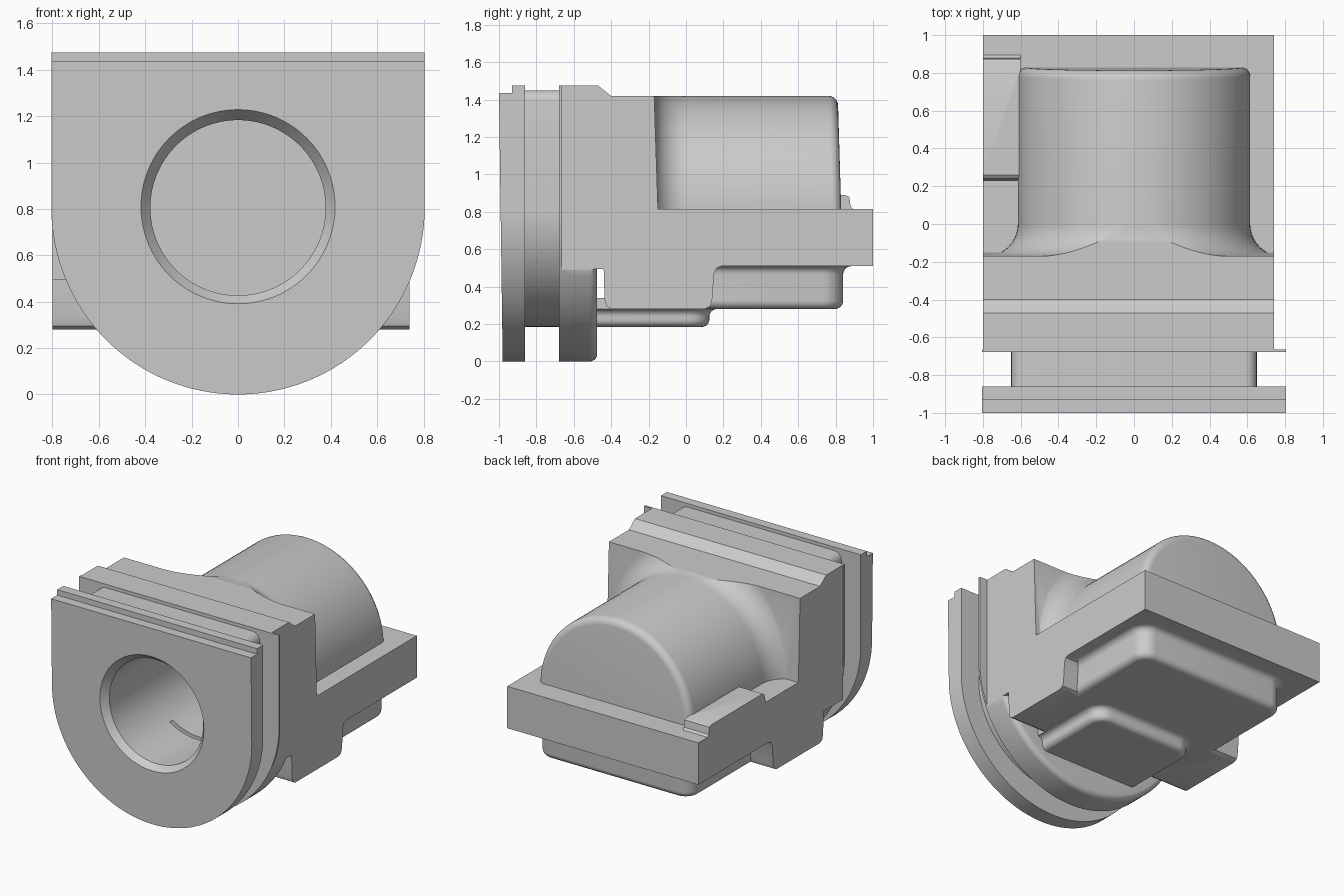
import bpy, bmesh, math
from math import sin, cos, pi

if "Cube" in bpy.data.objects:
    bpy.data.objects.remove(bpy.data.objects["Cube"])

CZ = 0.805            # height of the bore axis
X0, X1 = -0.80, 0.74  # trimmed sides of the body


def loft(name, rings):
    """Closed solid through a list of equal-length point rings."""
    bm = bmesh.new()
    vs = [[bm.verts.new(p) for p in r] for r in rings]
    n = len(rings[0])
    for a, b in zip(vs, vs[1:]):
        for i in range(n):
            j = (i + 1) % n
            bm.faces.new((a[i], a[j], b[j], b[i]))
    bm.faces.new(vs[0])
    bm.faces.new(vs[-1])
    bmesh.ops.remove_doubles(bm, verts=bm.verts, dist=1e-5)
    bmesh.ops.recalc_face_normals(bm, faces=bm.faces)
    me = bpy.data.meshes.new(name)
    bm.to_mesh(me)
    bm.free()
    ob = bpy.data.objects.new(name, me)
    bpy.context.collection.objects.link(ob)
    return ob


def boolean(a, b, op):
    m = a.modifiers.new(op, 'BOOLEAN')
    m.operation, m.object, m.solver = op, b, 'EXACT'
    bpy.context.view_layer.objects.active = a
    bpy.ops.object.modifier_apply(modifier=m.name)
    bpy.data.objects.remove(b)


def arch(y, w, rz, top, corner=0.0, lean=0.0):
    """U-shaped ring: half ellipse below, straight sides and flat top."""
    pts = [(w * cos(pi + pi * i / 64), CZ + rz * sin(pi + pi * i / 64)) for i in range(65)]
    if corner:
        for k, s in ((0, 1), (1, -1)):
            for i in range(7):
                t = pi / 2 * (k + i / 6)
                pts.append((s * (w - corner) + corner * cos(t), top - corner + corner * sin(t)))
    else:
        pts += [(w, top), (-w, top)]
    return [(x, y + lean * (1 - z / 1.435), z) for x, z in pts]


def circle(y, r, lean=0.0, n=96):
    return [(r * cos(2 * pi * i / n), y - lean * r * sin(2 * pi * i / n),
             CZ + r * sin(2 * pi * i / n)) for i in range(n)]


def extrude_x(name, yz, x0, x1):
    return loft(name, [[(x, y, z) for y, z in yz] for x in (x0, x1)])


def box(name, x0, x1, y0, y1, z0, z1):
    return extrude_x(name, [(y0, z0), (y1, z0), (y1, z1), (y0, z1)], x0, x1)


def pad(name, x0, x1, y0, y1, zb, ze, f, r=0.11):
    """Downward pad with rounded corners, rounded edge and flared foot."""
    prof = [(f, zb + 0.06)]
    for i in range(7):
        t = pi / 2 * i / 6
        prof.append((f - f * sin(t), zb - f + f * cos(t)))
    for i in range(7):
        t = pi / 2 * i / 6
        prof.append((-f + f * cos(t), ze + f - f * sin(t)))
    rings = []
    for o, z in prof:
        ring = []
        for k, (cx, cy) in enumerate(((x1 - r, y1 - r), (x0 + r, y1 - r),
                                      (x0 + r, y0 + r), (x1 - r, y0 + r))):
            for i in range(9):
                t = pi / 2 * (k + i / 8)
                ring.append((cx + (r + o) * cos(t), cy + (r + o) * sin(t), z))
        rings.append(ring)
    return loft(name, rings)


# main body: stepped side profile
body = extrude_x("bearing_housing", [
    (-0.665, 1.475), (-0.47, 1.475), (-0.40, 1.42), (-0.17, 1.42), (-0.15, 0.815),
    (1.0, 0.815), (1.0, 0.51), (0.19, 0.51), (0.165, 0.50), (0.15, 0.47), (0.14, 0.33),
    (0.13, 0.295), (0.10, 0.28), (-0.40, 0.28), (-0.425, 0.295), (-0.435, 0.33),
    (-0.44, 0.495), (-0.665, 0.495)], X0, X1)

# round barrel with a flared root, trimmed to the body
rings = [circle(-0.3, 0.785)]
for i in range(11):
    t = pi / 2 * i / 10
    rings.append(circle(-0.17 * cos(t), 0.785 - 0.17 * sin(t)))
for i in range(7):
    t = pi / 2 * i / 6
    rings.append(circle(0.78 + 0.05 * sin(t), 0.565 + 0.05 * cos(t), 0.03))
barrel = loft("barrel", rings)
boolean(barrel, box("barrel_trim", X0, X1, -0.25, 1.0, 0.7, 1.42), 'INTERSECT')

# inner flange, trimmed at the sides, with rounded rear edge
rings = [arch(-0.67, 0.805, 0.805, 1.475)]
for i in range(7):
    t = pi / 2 * i / 6
    d = 0.04 * (1 - cos(t))
    rings.append(arch(-0.515 + 0.04 * sin(t), 0.805 - d, 0.805 - d, 1.475 - d - 0.001))
inner = loft("inner_flange", rings)
boolean(inner, box("flange_trim", X0, X1, -0.8, -0.3, -0.1, 1.6), 'INTERSECT')

parts = [
    barrel, inner,
    # thin full-width rim on the inner flange
    loft("inner_rim", [arch(y, 0.805, 0.805, 1.475) for y in (-0.678, -0.664)]),
    # groove neck
    loft("groove_neck", [arch(y, 0.65, 0.62, 1.45, 0.06) for y in (-0.9, -0.6)]),
    # front flange with stepped top
    loft("front_flange", [arch(-1.0, 0.805, 0.805, 1.435, 0, 0.02)] +
         [arch(y, 0.805, 0.805, t) for y, t in
          ((-0.93, 1.435), (-0.93, 1.475), (-0.86, 1.475))]),
    # pads under the body
    pad("rear_pad", -0.62, 0.62, -0.1, 0.84, 0.51, 0.28, 0.045),
    pad("front_pad", -0.41, 0.41, -0.62, 0.125, 0.28, 0.185, 0.04),
    # raised ledge beside the barrel
    extrude_x("side_ledge", [(0.23, 0.75), (0.23, 0.83), (0.24, 0.875), (0.26, 0.89),
                             (0.85, 0.89), (0.873, 0.88), (0.88, 0.83), (0.895, 0.815),
                             (0.895, 0.75)], X0, -0.6),
]
for p in parts:
    boolean(body, p, 'UNION')

# blind bore with chamfered mouth
boolean(body, loft("bore", [circle(-1.05, 0.465), circle(-0.94, 0.378),
                            circle(0.6, 0.378)]), 'DIFFERENCE')

bpy.ops.object.select_all(action='DESELECT')
body.select_set(True)
bpy.context.view_layer.objects.active = body
bpy.ops.object.shade_smooth_by_angle(angle=math.radians(28))
